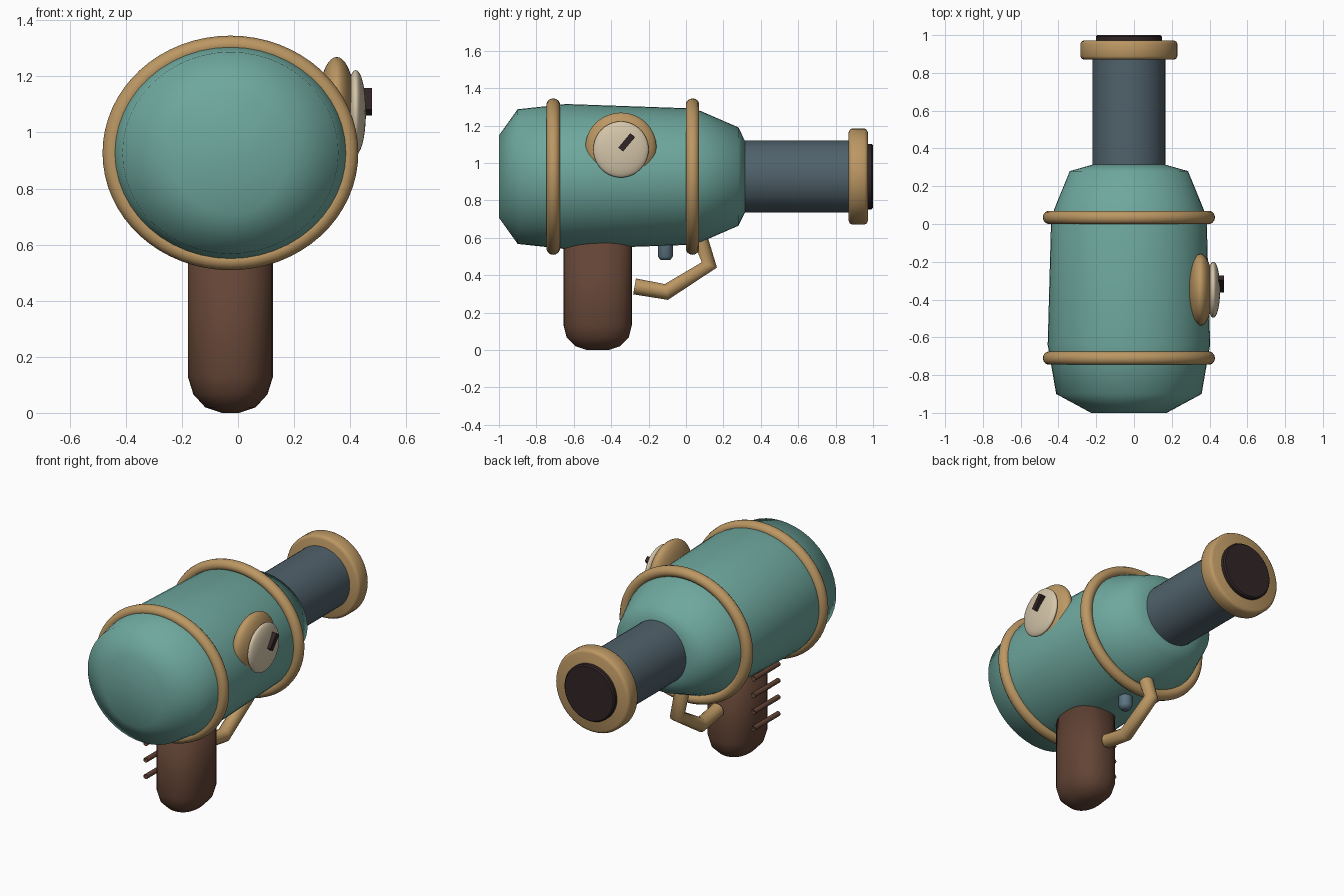
import bpy
import bmesh
from math import sin, cos, pi, radians

cube = bpy.data.objects.get("Cube")
if cube:
    bpy.data.objects.remove(cube, do_unlink=True)

CX, CZ = -0.027, 0.927  # barrel axis


def material(name, rgb):
    mat = bpy.data.materials.new(name)
    mat.use_nodes = True
    color = (*rgb, 1.0)
    mat.diffuse_color = color
    mat.node_tree.nodes["Principled BSDF"].inputs["Base Color"].default_value = color
    return mat


TEAL = material("teal", (0.156, 0.39, 0.34))
BRASS = material("brass", (0.50, 0.31, 0.125))
WOOD = material("brown", (0.125, 0.058, 0.036))
STEEL = material("slate", (0.08, 0.12, 0.147))
BLUE = material("blue grey", (0.11, 0.18, 0.23))
DARK = material("dark brown", (0.031, 0.018, 0.019))
CREAM = material("cream", (0.66, 0.56, 0.40))


def finish(obj, name, mat, angle=40):
    obj.name = name
    obj.data.materials.append(mat)
    obj.data.polygons.foreach_set("use_smooth", [True] * len(obj.data.polygons))
    obj.data.set_sharp_from_angle(angle=radians(angle))
    return obj


def loft(name, mat, axis, center, rings, power=2.0, angle=40, sides=48):
    """Capped tube along axis; rings are (position, half width, half height)."""
    bm = bmesh.new()
    loops = []
    for pos, rx, ry in rings:
        loop = []
        for i in range(sides):
            c, s = cos(2 * pi * i / sides), sin(2 * pi * i / sides)
            u = center[0] + rx * abs(c) ** (2 / power) * (1 if c > 0 else -1)
            v = center[1] + ry * abs(s) ** (2 / power) * (1 if s > 0 else -1)
            loop.append(bm.verts.new((u, pos, v) if axis == "Y" else (u, v, pos)))
        loops.append(loop)
    for a, b in zip(loops, loops[1:]):
        for i in range(sides):
            j = (i + 1) % sides
            bm.faces.new((a[i], a[j], b[j], b[i]))
    bm.faces.new(loops[0])
    bm.faces.new(loops[-1])
    bmesh.ops.recalc_face_normals(bm, faces=bm.faces)
    mesh = bpy.data.meshes.new(name)
    bm.to_mesh(mesh)
    bm.free()
    obj = bpy.data.objects.new(name, mesh)
    bpy.context.collection.objects.link(obj)
    return finish(obj, name, mat, angle)


def tube(name, mat, points, radius, caps):
    curve = bpy.data.curves.new(name, "CURVE")
    curve.dimensions = "3D"
    curve.bevel_depth = radius
    curve.bevel_resolution = 4
    curve.use_fill_caps = caps
    spline = curve.splines.new("POLY")
    spline.points.add(len(points) - 1)
    for p, co in zip(spline.points, points):
        p.co = (*co, 1)
    curve.materials.append(mat)
    obj = bpy.data.objects.new(name, curve)
    bpy.context.collection.objects.link(obj)


def ellipsoid(name, mat, loc, scale):
    bpy.ops.mesh.primitive_uv_sphere_add(segments=40, ring_count=20, radius=1, location=loc)
    obj = bpy.context.object
    obj.scale = scale
    finish(obj, name, mat, 180)


# Rounded body
loft("body", TEAL, "Y", (CX, CZ), [
    (-1.0, 0.20, 0.22), (-0.9, 0.385, 0.36), (-0.64, 0.43, 0.388),
    (0.02, 0.412, 0.365), (0.08, 0.395, 0.35), (0.28, 0.313, 0.263),
    (0.315, 0.19, 0.192)], angle=180)

# Barrel, muzzle ring and bore
loft("barrel", STEEL, "Y", (CX, CZ), [(0.2, 0.193, 0.193), (0.9, 0.193, 0.193)])
loft("muzzle_ring", BRASS, "Y", (CX, CZ), [
    (y, r, r) for y, r in ((0.87, 0.238), (0.876, 0.251), (0.888, 0.257),
                           (0.954, 0.257), (0.966, 0.251), (0.972, 0.238))])
loft("muzzle_bore", DARK, "Y", (CX, CZ), [
    (0.93, 0.175, 0.175), (0.992, 0.175, 0.175), (1.0, 0.167, 0.167)])

# Brass bands around the body
for label, y in (("front", -0.71), ("rear", 0.035)):
    bpy.ops.mesh.primitive_torus_add(
        major_radius=0.42, minor_radius=0.036, major_segments=64, minor_segments=14,
        location=(CX, y, CZ), rotation=(pi / 2, 0, 0))
    bpy.context.object.scale = (1, 0.917, 1)
    finish(bpy.context.object, label + "_band", BRASS, 180)

# Grip with rounded bottom
loft("grip", WOOD, "Z", (CX, -0.472), [
    (0.0, 0.03, 0.06), (0.02, 0.09, 0.12), (0.066, 0.132, 0.166),
    (0.13, 0.152, 0.182), (0.65, 0.152, 0.182)], power=2.3, angle=180)

# Thin grip ribs on one side
for i in range(4):
    z = 0.215 + i * 0.104
    tube(f"grip_rib_{i + 1}", WOOD, [(-0.186, -0.65, z), (-0.186, -0.40, z)], 0.015, False)

# Trigger and guard
tube("trigger_guard", BRASS, [(CX, 0.06, 0.64), (CX, 0.125, 0.455),
                              (CX, -0.105, 0.31), (CX, -0.275, 0.34)], 0.043, True)
loft("trigger", BLUE, "Z", (CX, -0.11), [
    (0.48, 0.026, 0.026), (0.5, 0.04, 0.04), (0.62, 0.04, 0.04)], sides=24, angle=60)

# Side gauge with needle
ellipsoid("gauge_housing", BRASS, (0.352, -0.348, 1.085), (0.067, 0.19, 0.184))
ellipsoid("gauge_face", CREAM, (0.42, -0.348, 1.072), (0.036, 0.148, 0.15))
bpy.ops.mesh.primitive_cube_add(size=1, location=(0.46, -0.317, 1.11),
                                rotation=(radians(50), 0, 0))
bpy.context.object.scale = (0.034, 0.10, 0.033)
finish(bpy.context.object, "gauge_needle", DARK, 30)
